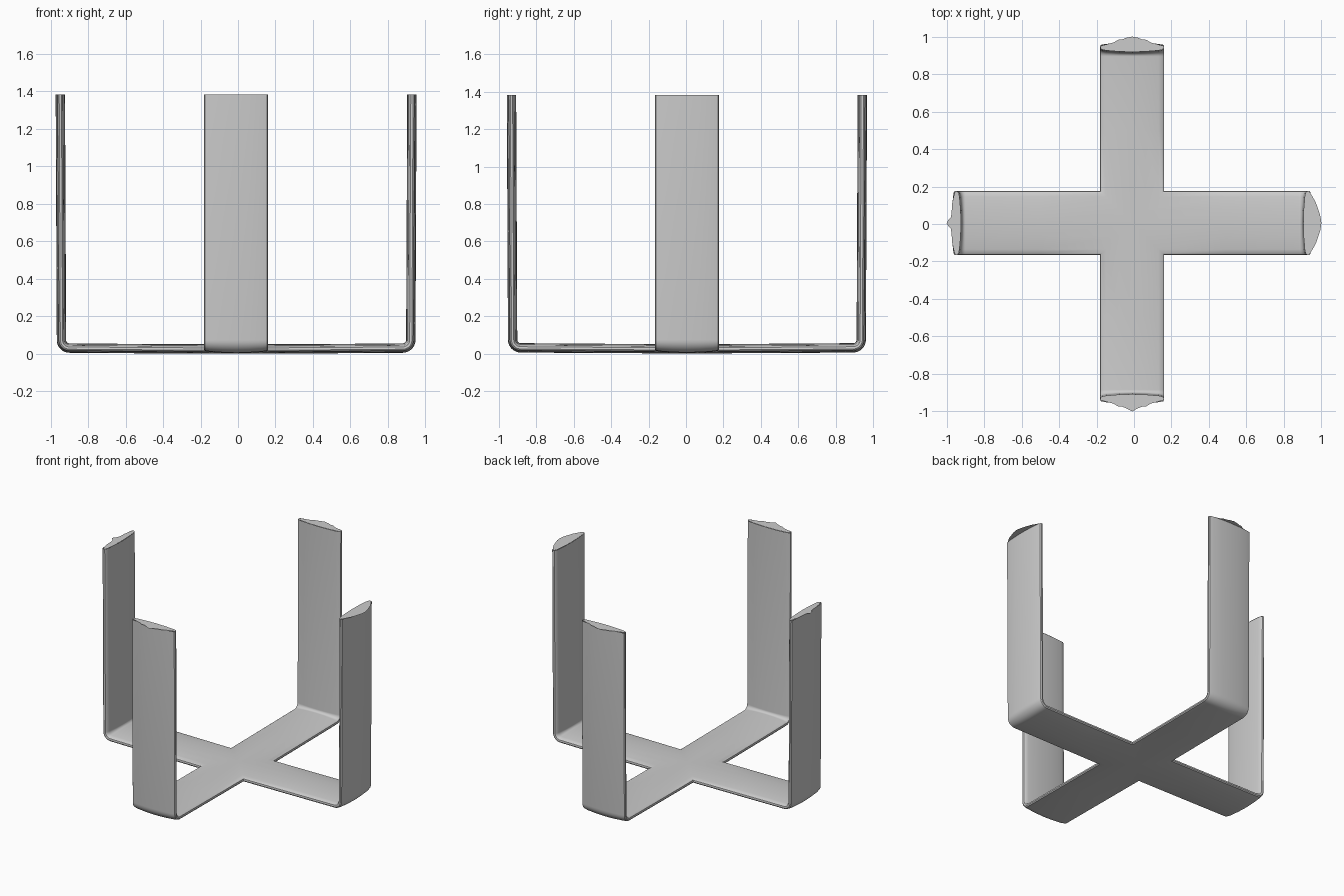
import bpy, bmesh
from math import sin, cos, pi

if "Cube" in bpy.data.objects:
    bpy.data.objects.remove(bpy.data.objects["Cube"])

CX, CY, TOP = -0.01, 0.005, 1.384

# Strip cross-section: (sideways, towards the inside), a slim lens
inner = [(-.171, -.006), (-.169, .006), (-.16, .013), (-.14, .017), (-.07, .023), (0, .025),
         (.07, .023), (.14, .017), (.16, .013), (.169, .006), (.171, -.006)]
outer = [(.166, -.013), (.14, -.018), (.07, -.023), (0, -.025),
         (-.07, -.023), (-.14, -.018), (-.166, -.013)]
profile = inner + outer

# Centre line of one arm: (radius, height, inside normal)
R = 0.043
path = [(0.5, 0.028, (0, 1))]
for i in range(9):
    a = i / 8 * pi / 2
    path.append((0.932 - R + R * sin(a), 0.031 + R - R * cos(a), (-sin(a), cos(a))))
path.append((0.938, TOP, (-1, 0)))

# Ragged cap lips per arm (+x, +y, -x, -y): (sideways, radius)
bumpy = [(.125, .957), (.1, .963), (.075, .978), (.055, .979), (.03, .989)]


def mirror_lip(half, peak):
    return half + [(0, peak)] + [(-v, r) for v, r in reversed(half)]


lips = [
    mirror_lip([(.14, .963), (.11, .980), (.07, .994), (.035, 1.005)], 1.01),
    mirror_lip(bumpy, .995),
    mirror_lip([(.14, .953), (.1, .961), (.06, .963), (.03, .967), (.015, .982)], .99),
    mirror_lip(bumpy, 1.005),
]


def place(k, r, v, z):
    x, y = [(r, v), (-v, r), (-r, -v), (v, -r)][k]
    return (x + CX, y + CY, z)


# Crossed stand: four bent strips mitred together at the middle
bm = bmesh.new()
caps = bmesh.new()
n = len(profile)
for k in range(4):
    rings = [[bm.verts.new(place(k, abs(v), v, 0.026 + t)) for v, t in profile]]
    for r, z, (nr, nz) in path:
        rings.append([bm.verts.new(place(k, r + nr * t, v, z + nz * t)) for v, t in profile])
    for a, b in zip(rings, rings[1:]):
        for i in range(n):
            j = (i + 1) % n
            bm.faces.new((a[i], a[j], b[j], b[i]))
    # Flat cap from the inner edge out to the ragged lip
    pts = [(v, 0.938 - t) for v, t in inner] + lips[k]
    caps.faces.new([caps.verts.new(place(k, r, v, TOP + 0.001)) for v, r in pts])
bmesh.ops.remove_doubles(bm, verts=bm.verts, dist=0.0005)


def finish(mesh_data, name):
    bmesh.ops.recalc_face_normals(mesh_data, faces=mesh_data.faces)
    for f in mesh_data.faces:
        if len(f.verts) > 8 and f.normal.z < 0:
            f.normal_flip()
    me = bpy.data.meshes.new(name)
    mesh_data.to_mesh(me)
    mesh_data.free()
    ob = bpy.data.objects.new(name, me)
    bpy.context.collection.objects.link(ob)
    return ob


stand = finish(bm, "crossed_stand")
finish(caps, "upright_caps")
bpy.context.view_layer.objects.active = stand
stand.select_set(True)
bpy.ops.object.shade_smooth_by_angle(angle=0.7)
